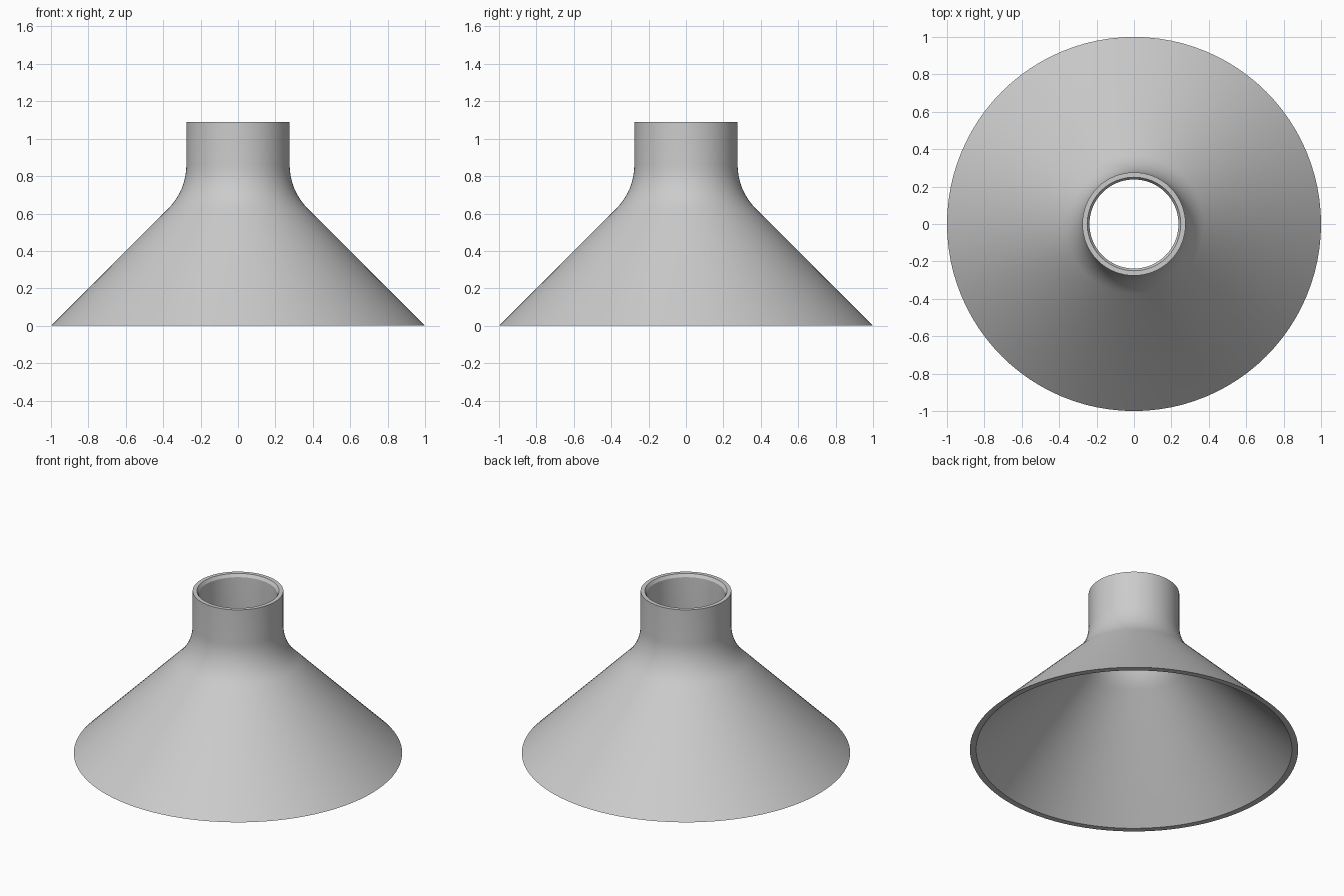
import bpy, bmesh, math

if "Cube" in bpy.data.objects:
    bpy.data.objects.remove(bpy.data.objects["Cube"])

SEGMENTS = 96


def fillet(neck_r, radius, centre_z, steps=8):
    """Arc from the 45 degree cone up to the vertical neck."""
    pts = []
    for i in range(steps + 1):
        a = math.radians(225 - 45 * i / steps)
        pts.append((neck_r + radius + radius * math.cos(a),
                    centre_z + radius * math.sin(a)))
    return pts


# Closed wall section (radius, height): outer skin up, rim, inner skin down
outer = [(1.0, 0.0)] + fillet(0.276, 0.33, 0.86) + [(0.276, 1.09)]
rim = [(0.25, 1.09), (0.238, 1.07)]
inner = fillet(0.238, 0.36, 0.873)[::-1] + [(0.962, 0.0)]
section = outer + rim + inner

# Lathe the section around the vertical axis
bm = bmesh.new()
rings = []
for r, z in section:
    rings.append([bm.verts.new((r * math.cos(2 * math.pi * k / SEGMENTS),
                                r * math.sin(2 * math.pi * k / SEGMENTS), z))
                  for k in range(SEGMENTS)])
for lower, upper in zip(rings, rings[1:] + rings[:1]):
    for k in range(SEGMENTS):
        n = (k + 1) % SEGMENTS
        bm.faces.new((lower[k], lower[n], upper[n], upper[k]))
bmesh.ops.recalc_face_normals(bm, faces=bm.faces)
mesh = bpy.data.meshes.new("funnel")
bm.to_mesh(mesh)
bm.free()

funnel = bpy.data.objects.new("funnel", mesh)
bpy.context.collection.objects.link(funnel)

# Plain grey finish
grey = bpy.data.materials.new("light grey")
grey.diffuse_color = (0.6, 0.6, 0.6, 1.0)
grey.use_nodes = True
grey.node_tree.nodes["Principled BSDF"].inputs["Base Color"].default_value = grey.diffuse_color
mesh.materials.append(grey)

# Smooth skin with crisp rims
bpy.context.view_layer.objects.active = funnel
funnel.select_set(True)
bpy.ops.object.shade_smooth_by_angle(angle=math.radians(25))
